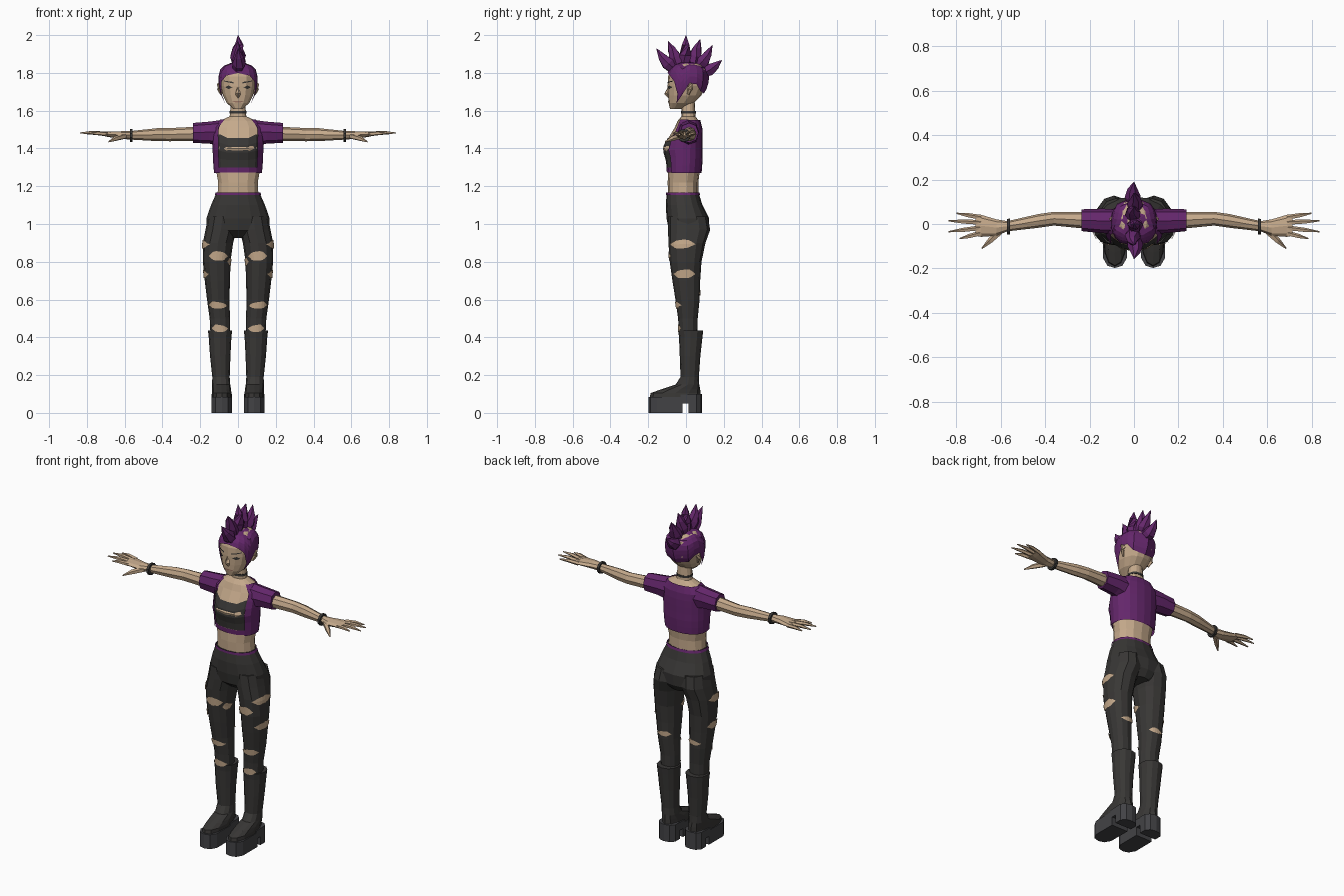
import bpy, bmesh
from math import sin, cos, radians, pi, copysign
from mathutils import Vector


def mat(name, c):
    m = bpy.data.materials.new(name)
    m.diffuse_color = (*c, 1)
    return m


SKIN = mat("skin", (.56, .40, .26))
PURPLE = mat("purple", (.13, .02, .15))
DARK = mat("charcoal", (.04, .038, .036))
SOLE = mat("sole_grey", (.055, .055, .06))


def finish(name, bm, m, mirror=False, recalc=False):
    bmesh.ops.remove_doubles(bm, verts=bm.verts, dist=1e-5)
    if recalc:
        bmesh.ops.recalc_face_normals(bm, faces=bm.faces)
    me = bpy.data.meshes.new(name)
    bm.to_mesh(me)
    me.materials.append(m)
    ob = bpy.data.objects.new(name, me)
    bpy.context.collection.objects.link(ob)
    if mirror:
        ob.modifiers.new("mirror", 'MIRROR').use_mirror_merge = False
    return ob


def grid(name, m, rows, closed, caps, mirror, recalc=False):
    bm = bmesh.new()
    v = [[bm.verts.new(p) for p in r] for r in rows]
    n = len(v[0])
    for j in range(len(v) - 1):
        for i in range(n if closed else n - 1):
            k = (i + 1) % n
            bm.faces.new((v[j][i], v[j][k], v[j + 1][k], v[j + 1][i]))
    if caps:
        bm.faces.new(v[0][::-1])
        bm.faces.new(v[-1])
    return finish(name, bm, m, mirror, recalc)


def pt(rings, deg, t, off=0, axis='z', e=.9):
    """Point on a body surface; ring = (t, centre u, centre v, half width, front radius, back radius)."""
    j = 0
    while j < len(rings) - 2 and t > rings[j + 1][0]:
        j += 1
    A, B = rings[j], rings[j + 1]
    f = min(1, max(0, (t - A[0]) / (B[0] - A[0])))
    _, cu, cv, ru, rf, rb = [p + (q - p) * f for p, q in zip(A, B)]
    s, c = sin(radians(deg)), cos(radians(deg))
    u = cu + (ru + off) * copysign(abs(s) ** e, s)
    w = cv - ((rf if c > 0 else rb) + off) * copysign(abs(c) ** e, c)
    return Vector((u, w, t) if axis == 'z' else (t, u, w))


def loft(name, m, rings, n=12, mirror=False, axis='z', e=.9):
    rows = [[pt(rings, 360 * i / n, r[0], 0, axis, e) for i in range(n)] for r in rings]
    return grid(name, m, rows, True, True, mirror)


def shell(name, m, rings, angs, lo, hi, steps, off, mirror=False):
    """Patch lying over a body surface between two heights given per angle."""
    rows = [[pt(rings, a, lo(a) + (hi(a) - lo(a)) * j / steps, off) for a in angs] for j in range(steps + 1)]
    return grid(name, m, rows, False, False, mirror)


def tube(name, m, pts, radii, n=6, mirror=False, flat=1):
    rows = []
    for i, p in enumerate(pts):
        d = Vector(pts[min(i + 1, len(pts) - 1)]) - Vector(pts[max(i - 1, 0)])
        q = d.to_track_quat('Z', 'Y')
        rows.append([Vector(p) + q @ Vector((cos(2 * pi * k / n) * radii[i] * flat,
                                             sin(2 * pi * k / n) * radii[i], 0)) for k in range(n)])
    return grid(name, m, rows, True, True, mirror, True)


def span(a, b, n):
    return [a + (b - a) * i / n for i in range(n + 1)]


# Torso and neck
TORSO = [(1.13, 0, -.015, .112, .08, .08), (1.22, 0, -.015, .107, .082, .08),
         (1.28, 0, -.01, .118, .085, .083), (1.35, 0, -.005, .122, .10, .082),
         (1.40, 0, -.005, .124, .118, .082), (1.46, 0, 0, .126, .09, .078),
         (1.51, 0, .005, .125, .065, .07), (1.545, 0, .01, .10, .055, .058),
         (1.57, 0, .013, .045, .037, .037), (1.65, 0, .01, .038, .034, .036)]
loft("torso", SKIN, TORSO, 14)
const = lambda z: (lambda a: z)
shell("crop_top", DARK, TORSO, span(-90, 90, 8), const(1.30), lambda a: 1.475 if abs(a) > 30 else 1.455, 4, .004)
shell("top_hem", PURPLE, TORSO, span(0, 360, 14), const(1.272), const(1.30), 1, .006)
shell("jacket_body", PURPLE, TORSO, span(48, 312, 14), const(1.27), lambda a: 1.55 if 100 < a < 260 else 1.553, 7, .011)
loft("choker", DARK, [(1.585, 0, .012, .046, .039, .041), (1.597, 0, .012, .045, .039, .041)], 12)

# Sleeves, arms and bracelets run along x
loft("sleeve", PURPLE, [(.085, .012, 1.485, .056, .075, .066), (.15, .014, 1.487, .055, .062, .055),
                        (.237, .017, 1.483, .049, .053, .052)], 8, True, 'x')
loft("arm", SKIN, [(.10, .015, 1.48, .04, .04, .04), (.24, .018, 1.478, .037, .038, .036),
                   (.36, .024, 1.474, .031, .036, .034), (.43, .014, 1.473, .031, .034, .034),
                   (.57, -.010, 1.470, .023, .023, .022), (.62, -.016, 1.471, .037, .02, .02),
                   (.69, -.008, 1.475, .050, .014, .014), (.715, -.006, 1.477, .046, .010, .010)], 8, True, 'x', 1)
loft("bracelet", DARK, [(.558, -.011, 1.470, .037, .035, .033), (.572, -.012, 1.470, .037, .035, .033)], 10, True, 'x', 1)
for nm, b, t in (("index", (.69, -.042, 1.475), (.785, -.066, 1.478)),
                 ("middle", (.69, -.018, 1.477), (.835, -.035, 1.482)),
                 ("ring", (.69, .006, 1.477), (.835, .014, 1.482)),
                 ("little", (.69, .029, 1.475), (.80, .048, 1.478)),
                 ("thumb", (.60, -.032, 1.465), (.685, -.110, 1.435))):
    b, t = Vector(b), Vector(t)
    r = .016 if nm == "thumb" else .012
    tube(nm + "_finger", SKIN, [b, b.lerp(t, .55) + Vector((0, 0, .004)), t], [r, r * .85, .003], 5, True)

# Trousers: pelvis and legs
PELVIS = [(.925, 0, .02, .06, .06, .07), (.965, 0, .01, .165, .10, .108), (1.03, 0, .005, .167, .108, .118),
          (1.10, 0, -.005, .143, .102, .092), (1.165, 0, -.016, .114, .086, .083)]
loft("trouser_seat", DARK, PELVIS, 16)
shell("waistband", PURPLE, PELVIS, span(0, 360, 16), const(1.153), const(1.168), 1, .004)
LEG = [(.40, .094, .01, .051, .045, .05), (.50, .096, .01, .054, .052, .052), (.60, .105, .01, .059, .066, .062),
       (.70, .109, .005, .067, .077, .070), (.80, .113, 0, .073, .086, .082), (.90, .106, 0, .080, .093, .103),
       (.97, .090, .005, .082, .10, .123), (1.04, .082, .005, .076, .10, .11)]
loft("trouser_leg", DARK, LEG, 12, True)
# Torn openings showing skin: centre angle, half width, height, half height
for i, (a, w, z, h) in enumerate(((72, 44, .893, .022), (-8, 40, .83, .024), (78, 46, .735, .022),
                                  (5, 56, .57, .017), (0, 50, .447, .018), (185, 42, .635, .014),
                                  (292, 24, .80, .02))):
    k = lambda x, a=a, w=w, h=h: h * min(1, 1.7 * (1 - abs(x - a) / w))
    shell("trouser_tear_%d" % i, SKIN, LEG, span(a - w, a + w, 8), lambda x: z - k(x),
          lambda x: z + k(x) + .01 * (x - a) / w * k(x) / h, 2, .004, True)

# Platform boots
loft("boot", DARK, [(.08, .086, -.055, .053, .137, .137), (.105, .086, -.055, .051, .132, .132),
                    (.125, .087, -.03, .050, .10, .105), (.15, .089, .01, .048, .065, .06),
                    (.19, .090, .018, .046, .047, .05), (.30, .094, .02, .054, .053, .056),
                    (.40, .095, .025, .060, .062, .062), (.437, .095, .025, .064, .066, .066)], 12, True)


def slab(name, y0, y1, z0, z1, toe):
    """Sole block with a rounded toe or rounded back, mirrored to both feet."""
    c, w = .086, .054
    end, flat_end = (y0, y1) if toe else (y1, y0)
    d = .045 if toe else -.03
    outline = [(c - w, flat_end), (c + w, flat_end), (c + w, end + d), (c + w * .62, end + d * .22),
               (c, end), (c - w * .62, end + d * .22), (c - w, end + d)]
    rows = [[Vector((x, y, z)) for x, y in outline] for z in (z0, z1)]
    grid(name, SOLE, rows, True, True, True, True)


slab("platform_sole", -.198, -.018, 0, .085, True)
slab("boot_heel", .012, .085, 0, .10, False)
slab("sole_bridge", -.03, .083, .05, .098, False)

# Head
HEAD = [(1.61, 0, -.055, .026, .03, .04), (1.64, 0, -.03, .06, .062, .07), (1.68, 0, -.005, .081, .09, .085),
        (1.73, 0, .003, .092, .10, .103), (1.78, 0, .005, .094, .10, .108), (1.82, 0, .008, .084, .088, .098),
        (1.845, 0, .01, .058, .06, .07), (1.856, 0, .01, .02, .02, .025)]
loft("head", SKIN, HEAD, 14)
eye = lambda a: .009 * (1 - abs(a - 30) / 14)
shell("eye", DARK, HEAD, span(16, 44, 4), lambda a: 1.723 - eye(a), lambda a: 1.724 + eye(a), 2, .003, True)
shell("eyebrow", DARK, HEAD, span(12, 48, 4), lambda a: 1.744 + .0003 * (a - 12), lambda a: 1.752 + .0002 * (a - 12), 1, .003, True)
lips = mat("lips", (.33, .18, .13))
shell("mouth", lips, HEAD, span(-24, 24, 4), lambda a: 1.643 + abs(a) * .00012, lambda a: 1.652 - abs(a) * .00012, 1, .003)
tube("nose", SKIN, [(0, -.09, 1.735), (0, -.101, 1.69), (0, -.088, 1.668)], [.006, .014, .006], 4)
tube("ear", SKIN, [(.086, .012, 1.685), (.098, .02, 1.715), (.098, .026, 1.738), (.088, .024, 1.75)],
     [.008, .016, .016, .006], 6, True, .6)

# Hair cap with sideburns
LINE = {0: 1.80, 35: 1.785, 55: 1.755, 68: 1.69, 76: 1.64, 84: 1.69, 96: 1.745, 115: 1.74, 135: 1.705, 180: 1.69}
angs = [-a for a in reversed(LINE) if a] + list(LINE)
shell("hair_cap", PURPLE, HEAD, angs, lambda a: LINE[abs(a)], const(1.856), 6, .010)
# Mohawk spikes: base y z, tip y z
for i, (by, bz, ty, tz) in enumerate(((-.07, 1.825, -.157, 1.93), (-.04, 1.845, -.095, 1.968),
                                      (-.005, 1.85, 0, 2.0), (.035, 1.85, .075, 1.978),
                                      (.07, 1.835, .14, 1.947), (.095, 1.805, .19, 1.868))):
    b, t = Vector((0, by, bz)), Vector((0, ty, tz))
    side = Vector((.006 * (-1) ** i, 0, -.008 if i in (0, 4, 5) else 0))
    tube("mohawk_spike_%d" % i, PURPLE, [b, b.lerp(t, .3) + side, b.lerp(t, .65) + side, t],
         [.030, .036, .023, .001], 6)
